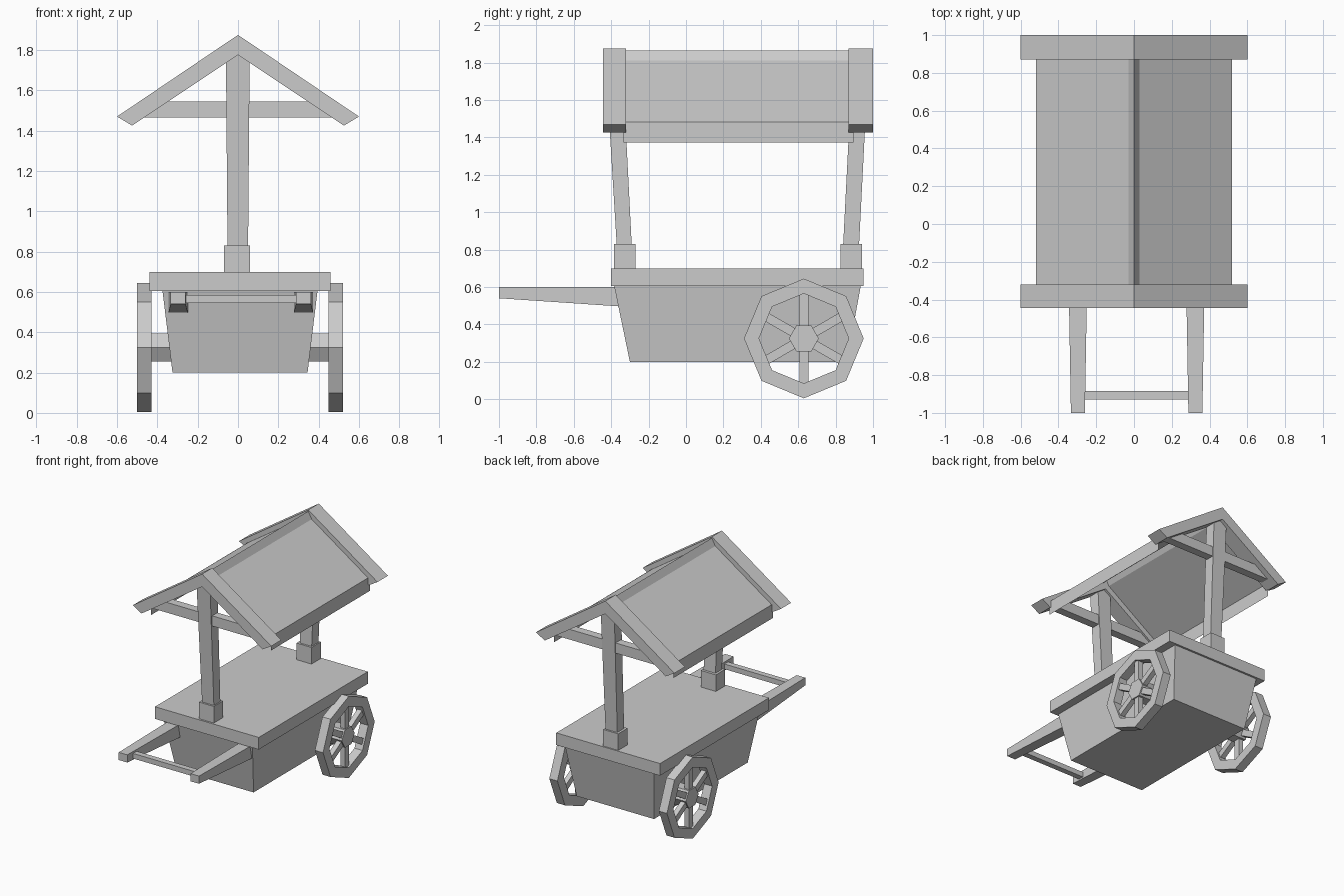
import bpy, bmesh, math
from mathutils import Matrix, Vector

cube = bpy.data.objects.get("Cube")
if cube:
    bpy.data.objects.remove(cube, do_unlink=True)

grey = bpy.data.materials.new("plain_grey")
grey.use_nodes = True
colour = (0.6, 0.6, 0.6, 1)
grey.diffuse_color = colour
grey.node_tree.nodes["Principled BSDF"].inputs["Base Color"].default_value = colour


def finish(name, bm, recalc=True):
    if recalc:
        bmesh.ops.recalc_face_normals(bm, faces=bm.faces)
    mesh = bpy.data.meshes.new(name)
    bm.to_mesh(mesh)
    bm.free()
    mesh.materials.append(grey)
    obj = bpy.data.objects.new(name, mesh)
    bpy.context.collection.objects.link(obj)
    return obj


def loft(name, first, second):
    """Closed solid between two matching outlines."""
    bm = bmesh.new()
    a = [bm.verts.new(p) for p in first]
    b = [bm.verts.new(p) for p in second]
    bm.faces.new(a)
    bm.faces.new(b)
    for i in range(len(a)):
        j = (i + 1) % len(a)
        bm.faces.new((a[i], a[j], b[j], b[i]))
    return finish(name, bm)


def rect(x0, x1, y0, y1, z):
    return [(x0, y0, z), (x1, y0, z), (x1, y1, z), (x0, y1, z)]


def box(name, x, y, z):
    return loft(name, rect(*x, *y, z[0]), rect(*x, *y, z[1]))


def sheet(name, profile, y0, y1):
    """Open thin surface: an x-z profile swept along y."""
    bm = bmesh.new()
    a = [bm.verts.new((x, y0, z)) for x, z in profile]
    b = [bm.verts.new((x, y1, z)) for x, z in profile]
    for i in range(len(a) - 1):
        bm.faces.new((a[i], b[i], b[i + 1], a[i + 1]))
    return finish(name, bm, False)


def ring_points(x, radius, sides, y, z):
    turn = 2 * math.pi / sides
    return [(x, y + radius * math.cos(i * turn), z + radius * math.sin(i * turn))
            for i in range(sides)]


# Cart body and counter
loft("cart_body", rect(-0.325, 0.345, -0.30, 0.86, 0.2),
     rect(-0.375, 0.395, -0.385, 0.935, 0.61))
box("counter", (-0.44, 0.46), (-0.40, 0.95), (0.605, 0.70))

# Push handles, tapering to the front
for side, mid in (("right", -0.297), ("left", 0.325)):
    ends = []
    for y, half, low in ((-1.0, 0.037, 0.54), (-0.36, 0.048, 0.497)):
        ends.append([(mid - half, y, low), (mid + half, y, low),
                     (mid + half, y, 0.60), (mid - half, y, 0.60)])
    loft(side + "_handle", *ends)
box("handle_bar", (-0.27, 0.30), (-0.93, -0.885), (0.545, 0.585))

# Wheels
WY, WZ = 0.63, 0.325


def wheel(side, x0, x1):
    bm = bmesh.new()
    loops = [[bm.verts.new(p) for p in ring_points(x, r, 8, WY, WZ)]
             for x, r in ((x0, 0.32), (x1, 0.32), (x1, 0.24), (x0, 0.24))]
    for k in range(4):
        a, b = loops[k], loops[(k + 1) % 4]
        for i in range(8):
            j = (i + 1) % 8
            bm.faces.new((a[i], a[j], b[j], b[i]))
    finish(side + "_wheel_rim", bm)
    # Spokes run from the hub flats to the rim
    bm = bmesh.new()
    for k in range(6):
        m = (Matrix.Translation(((x0 + x1) / 2, WY, WZ))
             @ Matrix.Rotation(math.radians(60 * k), 4, 'X')
             @ Matrix.Translation((0, 0, 0.15))
             @ Matrix.Diagonal((0.04, 0.048, 0.18, 1)))
        bmesh.ops.create_cube(bm, size=1, matrix=m)
    finish(side + "_wheel_spokes", bm)


wheel("right", -0.50, -0.43)
wheel("left", 0.45, 0.52)
loft("axle_and_hubs", ring_points(-0.495, 0.08, 6, WY, WZ),
     ring_points(0.515, 0.08, 6, WY, WZ))

# Posts leaning outward, on square bases
for end, base, low, high in (
        ("front", (-0.385, -0.27), (-0.37, -0.29), (-0.43, -0.34)),
        ("back", (0.825, 0.94), (0.84, 0.925), (0.89, 0.975))):
    box(end + "_post_base", (-0.07, 0.06), base, (0.69, 0.83))
    loft(end + "_post", rect(-0.052, 0.05, *low, 0.82),
         rect(-0.06, 0.058, *high, 1.80))

# Gable rafters and tie beams
gable = [(0, 1.875), (0.60, 1.47), (0.525, 1.425), (0, 1.775),
         (-0.525, 1.425), (-0.60, 1.47)]
for end, y0, y1, t0, t1 in (("front", -0.445, -0.32, -0.40, -0.335),
                            ("back", 0.87, 1.0, 0.89, 0.955)):
    for side, s in (("right", -1), ("left", 1)):
        half = [(s * abs(x), z) for x, z in gable[:4]]
        loft(f"{end}_{side}_rafter", [(x, y0, z) for x, z in half],
             [(x, y1, z) for x, z in half])
    box(end + "_tie_beam", (-0.47, 0.47), (t0, t1), (1.465, 1.545))

# Thin roof cover with a raised ridge, and hanging eave strips
slope = [(0.52, 1.48), (0.03, 1.81), (0, 1.865), (-0.03, 1.81), (-0.52, 1.48)]
sheet("roof_cover", slope[::-1], -0.33, 0.88)
sheet("left_eave_strip", [(0.52, 1.482), (0.52, 1.372)], -0.335, 0.895)
sheet("right_eave_strip", [(-0.52, 1.372), (-0.52, 1.482)], -0.335, 0.895)
